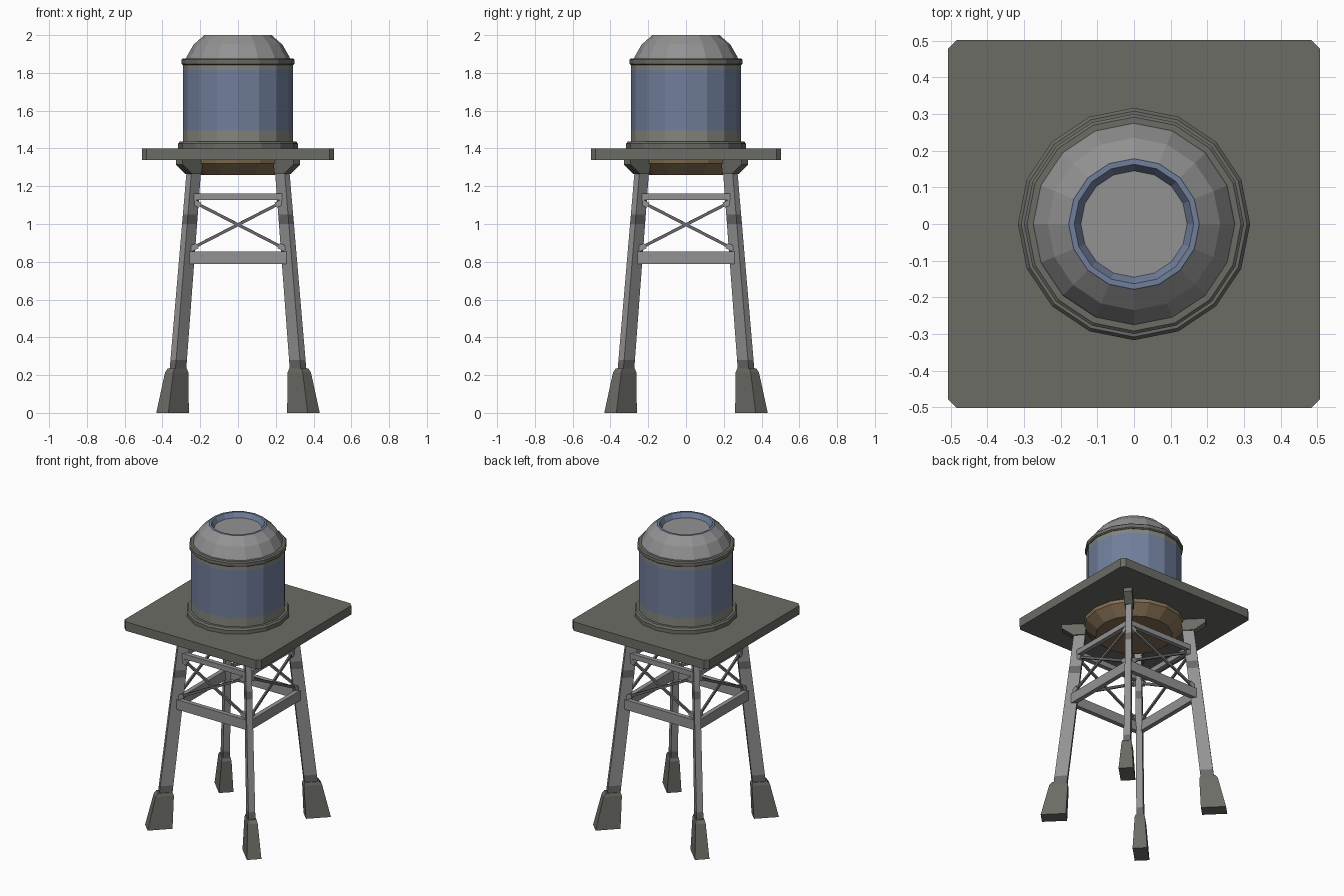
import bpy, bmesh, math
from mathutils import Vector, Matrix

if "Cube" in bpy.data.objects:
    bpy.data.objects.remove(bpy.data.objects["Cube"])


def mat(name, rgb):
    m = bpy.data.materials.new(name)
    m.diffuse_color = (*rgb, 1)
    m.use_nodes = True
    m.node_tree.nodes["Principled BSDF"].inputs["Base Color"].default_value = m.diffuse_color
    return m


STEEL = mat("grey steel", (0.29, 0.29, 0.29))
DARK = mat("dark olive grey", (0.15, 0.15, 0.133))
WORN = mat("worn grey", (0.235, 0.235, 0.21))
BLUE = mat("faded blue", (0.165, 0.21, 0.33))
BROWN = mat("brown", (0.24, 0.165, 0.09))
SHADE = mat("stained steel", (0.14, 0.14, 0.14))


def loft(name, rings, mats, matrix=Matrix()):
    """Skin a stack of rings; mats is one material or one per band (plus caps use the nearest)."""
    me = bpy.data.meshes.new(name)
    bm = bmesh.new()
    if not isinstance(mats, list):
        mats = [mats] * (len(rings) - 1)
    uniq = list(dict.fromkeys(mats))
    for m in uniq:
        me.materials.append(m)
    vs = [[bm.verts.new(matrix @ Vector(p)) for p in r] for r in rings]
    n = len(rings[0])
    for k in range(len(rings) - 1):
        for i in range(n):
            j = (i + 1) % n
            f = bm.faces.new((vs[k][i], vs[k][j], vs[k + 1][j], vs[k + 1][i]))
            f.material_index = uniq.index(mats[k])
    bm.faces.new(vs[0][::-1]).material_index = uniq.index(mats[0])
    bm.faces.new(vs[-1]).material_index = uniq.index(mats[-1])
    bmesh.ops.recalc_face_normals(bm, faces=bm.faces[:])
    bm.to_mesh(me)
    bm.free()
    ob = bpy.data.objects.new(name, me)
    bpy.context.collection.objects.link(ob)
    return ob


def lathe(name, profile, mats, n=16):
    ring = [(math.cos(2 * math.pi * i / n), math.sin(2 * math.pi * i / n)) for i in range(n)]
    return loft(name, [[(r * c, r * s, z) for c, s in ring] for r, z in profile], mats)


def rect(x0, x1, h, z):
    return [(x0, -h, z), (x1, -h, z), (x1, h, z), (x0, h, z)]


def bar(name, a, b, w, h, material, up=(0, 0, 1)):
    """Rectangular bar from a to b, h tall and w thick."""
    a, b = Vector(a), Vector(b)
    d = (b - a).normalized()
    s = d.cross(Vector(up)).normalized() * w / 2
    u = s.cross(d).normalized() * h / 2
    return loft(name, [[p - s - u, p + s - u, p + s + u, p - s + u] for p in (a, b)], material)


# Tank: body with painted middle, rims, domed roof with sunken cap
lathe("tank_body", [(0.29, 1.42), (0.29, 1.495), (0.29, 1.815), (0.29, 1.855)], [WORN, BLUE, WORN])
lathe("tank_base_ring", [(0.317, 1.40), (0.317, 1.425), (0.308, 1.437)], DARK)
lathe("tank_top_rim", [(0.292, 1.842), (0.30, 1.848), (0.30, 1.87), (0.292, 1.877)], DARK)
lathe("tank_roof", [(0.278, 1.87), (0.272, 1.885), (0.235, 1.95), (0.18, 1.998), (0.178, 2.0),
                    (0.163, 2.0), (0.145, 1.97), (0.144, 1.97)],
      [STEEL, STEEL, STEEL, BLUE, BLUE, BLUE, STEEL])
lathe("tank_bottom", [(0.235, 1.26), (0.305, 1.32), (0.31, 1.342)], BROWN)

# Platform with clipped corners
px, py, c = 0.508, 0.502, 0.024
outline = [(px, c - py), (px, py - c), (px - c, py), (c - px, py),
           (-px, py - c), (-px, c - py), (c - px, -py), (px - c, -py)]
loft("platform", [[(x, y, z) for x, y in outline] for z in (1.34, 1.40)], DARK)


def leg_centre(z):
    return 0.318 - (z - 0.23) * 0.08


S2 = math.sqrt(2)
for k in range(4):
    diag = Matrix.Rotation(math.radians(45 + 90 * k), 4, 'Z')
    # Leg, set diagonally and leaning inward
    rings = []
    for z in (0.15, 0.28, 1.0, 1.05, 1.34):
        r, h = leg_centre(z) * S2, 0.042 - 0.005 * z
        rings.append(rect(r - h, r + h, h * 0.52, z))
    loft(f"leg_{k}", rings, [SHADE, STEEL, SHADE, STEEL], diag)
    # Tapered foot
    loft(f"foot_{k}", [rect(0.413, 0.567, 0.045, 0), rect(0.402, 0.515, 0.031, 0.215),
                       rect(0.41, 0.50, 0.026, 0.235)], DARK, diag)
    # Bracket under the platform
    loft(f"bracket_{k}", [rect(0.30, 0.37, 0.026, 1.265), rect(0.29, 0.44, 0.026, 1.315),
                          rect(0.29, 0.44, 0.026, 1.342)], DARK, diag)

    # Horizontal beams and cross braces on each side
    side = Matrix.Rotation(math.radians(90 * k), 4, 'Z')
    lo, hi = leg_centre(0.822), leg_centre(1.145)
    bar(f"lower_beam_{k}", side @ Vector((-lo, -lo, 0.822)), side @ Vector((lo, -lo, 0.822)), 0.03, 0.066, STEEL)
    bar(f"upper_beam_{k}", side @ Vector((-hi, -hi, 1.145)), side @ Vector((hi, -hi, 1.145)), 0.03, 0.034, STEEL)
    for s in (-1, 1):
        a = Vector((-s * 0.262, -lo + 0.003, 0.862))
        b = Vector((s * 0.246, -hi - 0.003, 1.123))
        bar(f"brace_{k}_{s}", side @ a, side @ b, 0.012, 0.016, SHADE)
        for p, q, end in ((a, b, "low"), (b, a, "high")):
            bar(f"brace_plate_{k}_{s}_{end}", side @ p, side @ p.lerp(q, 0.09), 0.02, 0.03, STEEL)
